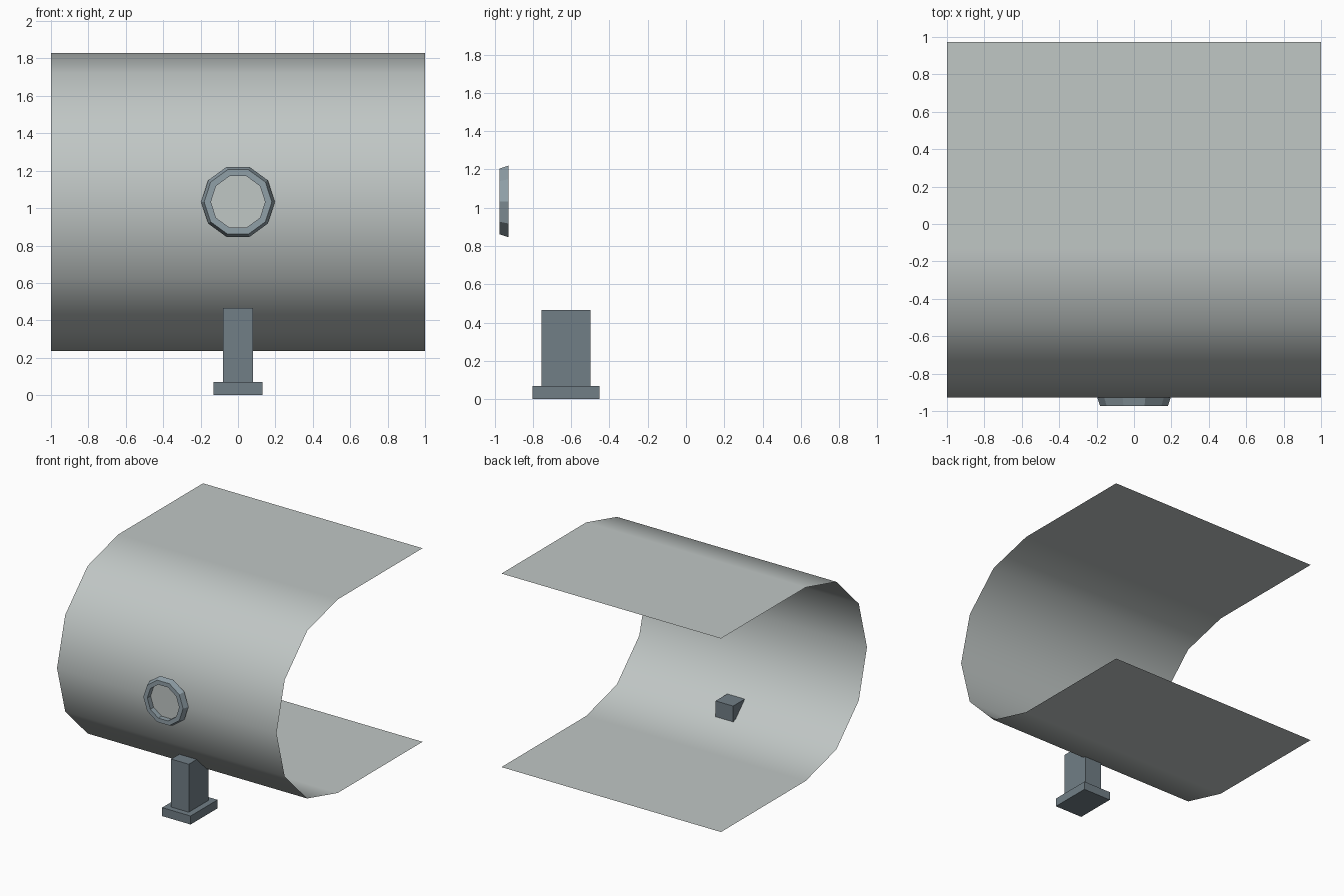
import bpy
import bmesh
import math

default_cube = bpy.data.objects.get("Cube")
if default_cube:
    bpy.data.objects.remove(default_cube, do_unlink=True)


def make_material(name, rgb):
    mat = bpy.data.materials.new(name)
    mat.use_nodes = True
    colour = (*rgb, 1.0)
    mat.diffuse_color = colour
    mat.node_tree.nodes["Principled BSDF"].inputs["Base Color"].default_value = colour
    return mat


def add_object(name, bm, mat):
    mesh = bpy.data.meshes.new(name)
    bm.normal_update()
    bm.to_mesh(mesh)
    bm.free()
    mesh.materials.append(mat)
    obj = bpy.data.objects.new(name, mesh)
    bpy.context.collection.objects.link(obj)
    return obj


def add_box(name, centre, size, mat):
    bm = bmesh.new()
    bmesh.ops.create_cube(bm, size=1)
    bmesh.ops.scale(bm, vec=size, verts=bm.verts)
    bmesh.ops.translate(bm, vec=centre, verts=bm.verts)
    return add_object(name, bm, mat)


shell_grey = make_material("pale grey", (0.53, 0.57, 0.56))
frame_blue = make_material("light blue grey", (0.28, 0.35, 0.39))
post_blue = make_material("dark blue grey", (0.165, 0.21, 0.24))

RADIUS = 0.797
AXIS_Y, AXIS_Z = -0.13, 1.033
FRONT, BACK = -0.973, 0.973
SIDES = 10

# Open shell: a half round front with flat roof and floor sheets
profile = [(BACK, AXIS_Z + RADIUS)]
for i in range(7):
    a = math.pi * i / 6
    profile.append((AXIS_Y - RADIUS * math.sin(a), AXIS_Z + RADIUS * math.cos(a)))
profile.append((BACK, AXIS_Z - RADIUS))

bm = bmesh.new()
rows = [[bm.verts.new((x, y, z)) for x in (-1, 1)] for y, z in profile]
for (a, b), (c, d) in zip(rows, rows[1:]):
    bm.faces.new((a, c, d, b)).smooth = True
shell = add_object("shell", bm, shell_grey)
weighted = shell.modifiers.new("flat sheet normals", "WEIGHTED_NORMAL")
weighted.weight = 100


# Round window: bevelled frame and flat pane
def ring(bm, radius, y):
    return [bm.verts.new((radius * math.cos(math.tau * i / SIDES), y,
                          AXIS_Z + radius * math.sin(math.tau * i / SIDES)))
            for i in range(SIDES)]


WALL = AXIS_Y - RADIUS
bm = bmesh.new()
loops = [ring(bm, r, y) for r, y in
         ((0.197, WALL), (0.181, FRONT), (0.145, FRONT), (0.145, WALL))]
for outer, inner in zip(loops, loops[1:]):
    for i in range(SIDES):
        j = (i + 1) % SIDES
        bm.faces.new((outer[i], outer[j], inner[j], inner[i]))
add_object("window_frame", bm, frame_blue)

bm = bmesh.new()
bm.faces.new(ring(bm, 0.145, WALL - 0.003))
add_object("window_pane", bm, shell_grey)

# Support post and foot
add_box("support_post", (0, -0.627, 0.2675), (0.16, 0.256, 0.395), post_blue)
add_box("support_foot", (0, -0.627, 0.035), (0.26, 0.35, 0.07), post_blue)
